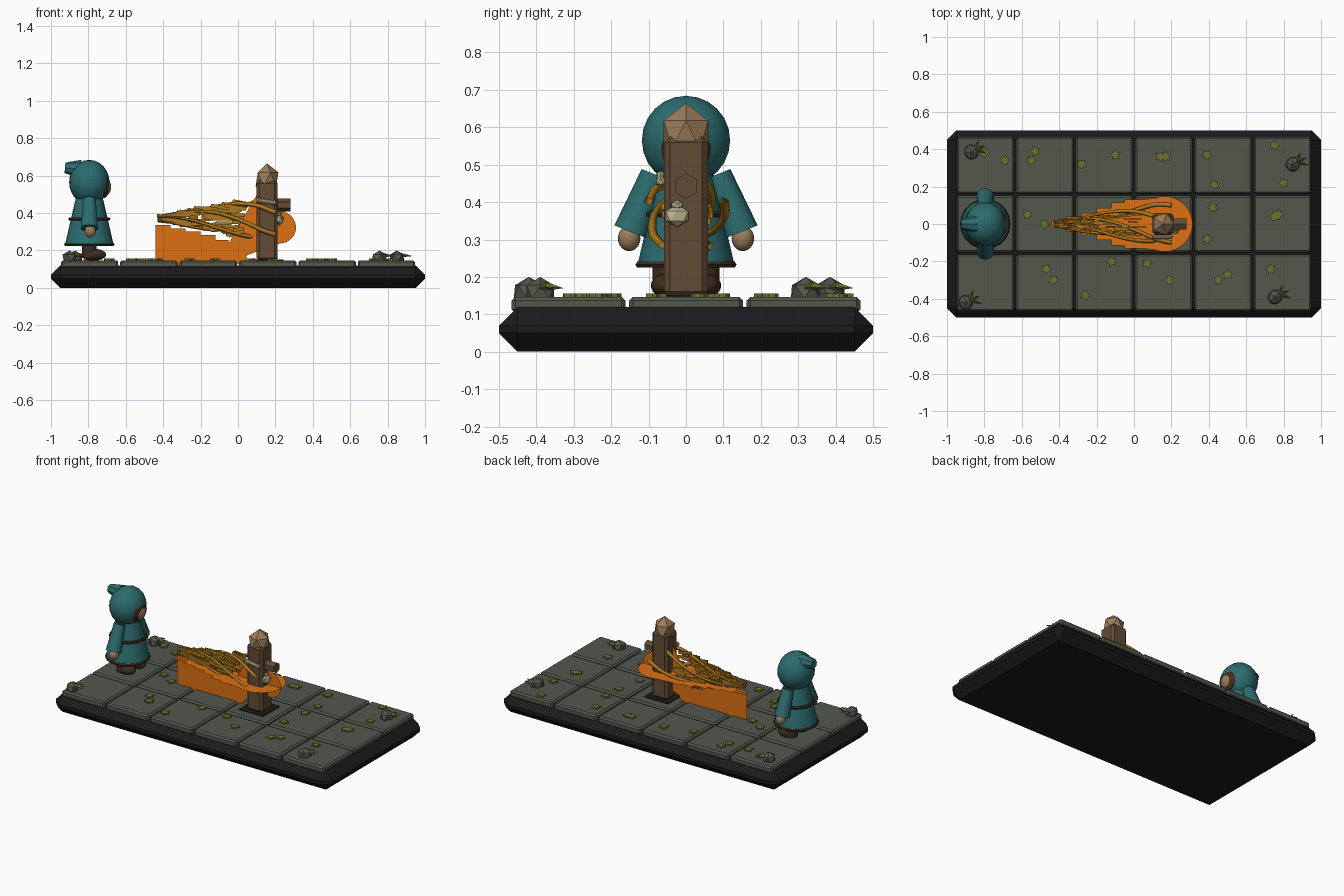
import bpy, bmesh, math, random
from mathutils import Vector

random.seed(4)
if "Cube" in bpy.data.objects:
    bpy.data.objects.remove(bpy.data.objects["Cube"])


def material(name, r, g, b):
    m = bpy.data.materials.new(name)
    m.use_nodes = True
    m.diffuse_color = (r, g, b, 1)
    m.node_tree.nodes["Principled BSDF"].inputs["Base Color"].default_value = (r, g, b, 1)
    return m


BLACK = material("near black", .011, .011, .012)
STONE = material("grey green stone", .088, .095, .073)
TEAL = material("teal cloth", .025, .15, .16)
LEATHER = material("dark leather", .05, .025, .014)
TAN = material("tan", .32, .2, .1)
WOOD = material("brown wood", .125, .07, .035)
ORANGE = material("orange flame", .72, .16, .006)
GOLD = material("gold flame", .42, .19, .012)
BONE = material("pale bone", .52, .46, .28)
MOSS = material("olive moss", .16, .16, .03)


def finish(name, mat, scale=(1, 1, 1), smooth=False):
    ob = bpy.context.object
    ob.name = name
    ob.scale = scale
    ob.data.materials.append(mat)
    if smooth:
        bpy.ops.object.shade_smooth_by_angle(angle=math.radians(40))
    return ob


def box(name, mat, loc, size, bevel=0, rot=(0, 0, 0)):
    bpy.ops.mesh.primitive_cube_add(size=1, location=loc, rotation=rot)
    ob = finish(name, mat, size)
    bpy.ops.object.transform_apply(location=False, rotation=False, scale=True)
    if bevel:
        mod = ob.modifiers.new("Bevel", "BEVEL")
        mod.width, mod.segments = bevel, 1
    return ob


def ball(name, mat, loc, scale):
    bpy.ops.mesh.primitive_uv_sphere_add(segments=20, ring_count=12, radius=1, location=loc)
    return finish(name, mat, scale, True)


def gem(name, mat, loc, scale, turn=0):
    bpy.ops.mesh.primitive_ico_sphere_add(subdivisions=1, radius=1, location=loc, rotation=(0, 0, turn))
    return finish(name, mat, scale)


def rod(name, mat, a, b, r1, r2, sides=12, smooth=False):
    a, b = Vector(a), Vector(b)
    bpy.ops.mesh.primitive_cone_add(vertices=sides, radius1=r1, radius2=r2, depth=(b - a).length,
                                    location=(a + b) / 2,
                                    rotation=(b - a).to_track_quat("Z", "Y").to_euler())
    return finish(name, mat, smooth=smooth)


def ring(name, mat, loc, radius, thick):
    bpy.ops.mesh.primitive_torus_add(location=loc, major_radius=radius, minor_radius=thick,
                                     major_segments=20, minor_segments=6)
    return finish(name, mat, smooth=True)


def sheet(name, mat, points):
    bm = bmesh.new()
    bm.faces.new([bm.verts.new(p) for p in points])
    me = bpy.data.meshes.new(name)
    bm.to_mesh(me)
    bm.free()
    me.materials.append(mat)
    ob = bpy.data.objects.new(name, me)
    bpy.context.collection.objects.link(ob)
    return ob


# Plinth and paving
box("plinth", BLACK, (0, 0, .06), (2, 1, .12), .05)
TOP = .147
for i in range(6):
    for j in range(3):
        box("paving_slab", STONE, ((i - 2.5) * .3175, (j - 1) * .314, .125), (.307, .304, .044), .01)

# Moss stars, built as flat jagged tufts
spots = [(-.69, .34), (-.53, .39), (-.55, .34), (-.28, .32), (-.1, .37), (.14, .36), (.17, .36),
         (.39, .37), (.43, .21), (.75, .42), (.8, .22), (-.57, .05), (-.48, 0), (.42, .09),
         (.39, -.08), (.75, .04), (.77, .05), (-.47, -.24), (-.43, -.3), (-.26, -.38), (-.12, -.2),
         (.07, -.21), (.19, -.3), (.45, -.3), (.5, -.27), (.73, -.24), (-.8, .38)]
for x, y in spots:
    turn = random.random() * 6
    pts = []
    for k in range(10):
        r = .018 if k % 2 else .029
        a = turn + k * math.pi / 5
        pts.append((x + r * math.cos(a), y + r * math.sin(a), TOP))
    tuft = sheet("moss_tuft", MOSS, pts)
    mod = tuft.modifiers.new("Thickness", "SOLIDIFY")
    mod.thickness, mod.offset = .009, 1

# Corner rocks with a few blades of grass
for x, y in [(-.87, .385), (.85, .32), (-.9, -.42), (.755, -.39)]:
    gem("corner_rock", STONE, (x, y, .16), (.046, .042, .04), x * 5)
    for a in (-.1, .5, 1.1):
        tip = (x + .085 * math.cos(a), y + .07 * math.sin(a), .17)
        rod("grass_blade", MOSS, (x + .02, y + .015, .175), tip, .012, 0, 4)

# Post standing in a dark socket, with a faceted cap and a peg
PX = .155
box("post_socket", BLACK, (PX, 0, TOP), (.175, .175, .008))
box("post", WOOD, (PX, 0, .36), (.114, .118, .43), .016)
gem("post_cap", TAN, (PX, 0, .58), (.068, .07, .085))
rod("post_peg", WOOD, (PX, 0, .443), (.28, 0, .443), .034, .034, 6)
rod("bone_shaft", BONE, (.11, -.068, .468), (.195, -.068, .455), .011, .011, 8)
for x, z in ((.11, .468), (.195, .455)):
    gem("bone_knuckle", BONE, (x, -.068, z), (.014, .014, .016))
gem("bone_charm", BONE, (.222, -.024, .363), (.024, .036, .03))
gem("bone_charm_top", BONE, (.222, -.024, .392), (.014, .018, .014))

# Flame: two crossed stepped sheets
steps = [(.04, .13, .13), (-.05, .115, .115), (-.12, .085, .09), (-.2, .06, .07),
         (-.28, .04, .055), (-.36, .022, .035), (-.44, .01, .018)]


def stepped(column):
    """Staircase outline along one edge, from the broad end to the tail."""
    out = []
    for a, b in zip(steps, steps[1:]):
        out += [(a[0], a[column]), (b[0], a[column])]
    return out


arc = [math.radians(d) for d in range(-110, 111, 10)]
half = stepped(1)
outline = [(x, -h) for x, h in reversed(half)]
outline += [(.165 + .148 * math.cos(a), .148 * math.sin(a)) for a in arc] + half
sheet("flame_sheet_flat", ORANGE, [(x, y, .318) for x, y in outline])
half = stepped(2)
outline = [(x, .372 - h) for x, h in reversed(half)]
outline += [(.225 + .085 * math.cos(a), .323 + .085 * math.sin(a)) for a in arc if abs(a) < 1.6]
outline += [(.1, .498)] + half
sheet("flame_sheet_upright", ORANGE, [(x, 0, z) for x, z in outline])

# Flame: gold tongues streaming towards the tail
for k in range(110):
    t = random.random() ** .8
    x = -.4 + .42 * t
    reach = .012 + .075 * t
    a = random.random() * math.tau
    y, z = .75 * reach * math.cos(a), reach * math.sin(a)
    box("flame_tongue", GOLD, (x, y, .372 + z), (random.uniform(.05, .1), .008, .018),
        rot=(0, random.uniform(-.1, .1) + 1.8 * z, 1.2 * y))


# Flame: gold ribbons winding round the broad end
def ribbon(start, turns, thick):
    cu = bpy.data.curves.new("flame_ribbon", "CURVE")
    cu.dimensions = "3D"
    cu.bevel_depth, cu.bevel_resolution = thick, 0
    sp = cu.splines.new("POLY")
    sp.points.add(24)
    for k, p in enumerate(sp.points):
        t = k / 24
        r = .015 + .09 * min(1, 1.15 * t)
        a = start + turns * t * math.tau
        p.co = (-.43 + .63 * t, r * math.cos(a), .37 + r * math.sin(a), 1)
        p.radius = .5 + t
    ob = bpy.data.objects.new("flame_ribbon", cu)
    cu.materials.append(GOLD)
    bpy.context.collection.objects.link(ob)


for k in range(5):
    ribbon(k * math.tau / 5, .45, .009)

# Hooded figure facing the post
FX = -.795
rod("robe", TEAL, (FX, 0, .23), (FX, 0, .49), .13, .07, 20, True)
ring("robe_hem", LEATHER, (FX, 0, .233), .126, .009)
ring("belt", LEATHER, (FX, 0, .368), .104, .009)
ball("hood", TEAL, (FX, 0, .565), (.108, .118, .119))
rod("hood_tip", TEAL, (-.84, 0, .635), (-.925, 0, .642), .05, .028, 8)
ball("hood_opening", LEATHER, (-.717, 0, .55), (.032, .07, .07))
ball("face", TAN, (-.709, 0, .54), (.031, .046, .046))
for s in (-1, 1):
    rod("sleeve", TEAL, (FX, s * .085, .475), (FX, s * .147, .32), .036, .048, 10, True)
    ball("hand", TAN, (FX + .005, s * .152, .303), (.03, .03, .034))
    rod("leg", LEATHER, (FX, s * .05, .16), (FX, s * .05, .24), .04, .04, 10, True)
    ball("boot", LEATHER, (FX + .025, s * .052, .177), (.065, .042, .032))
